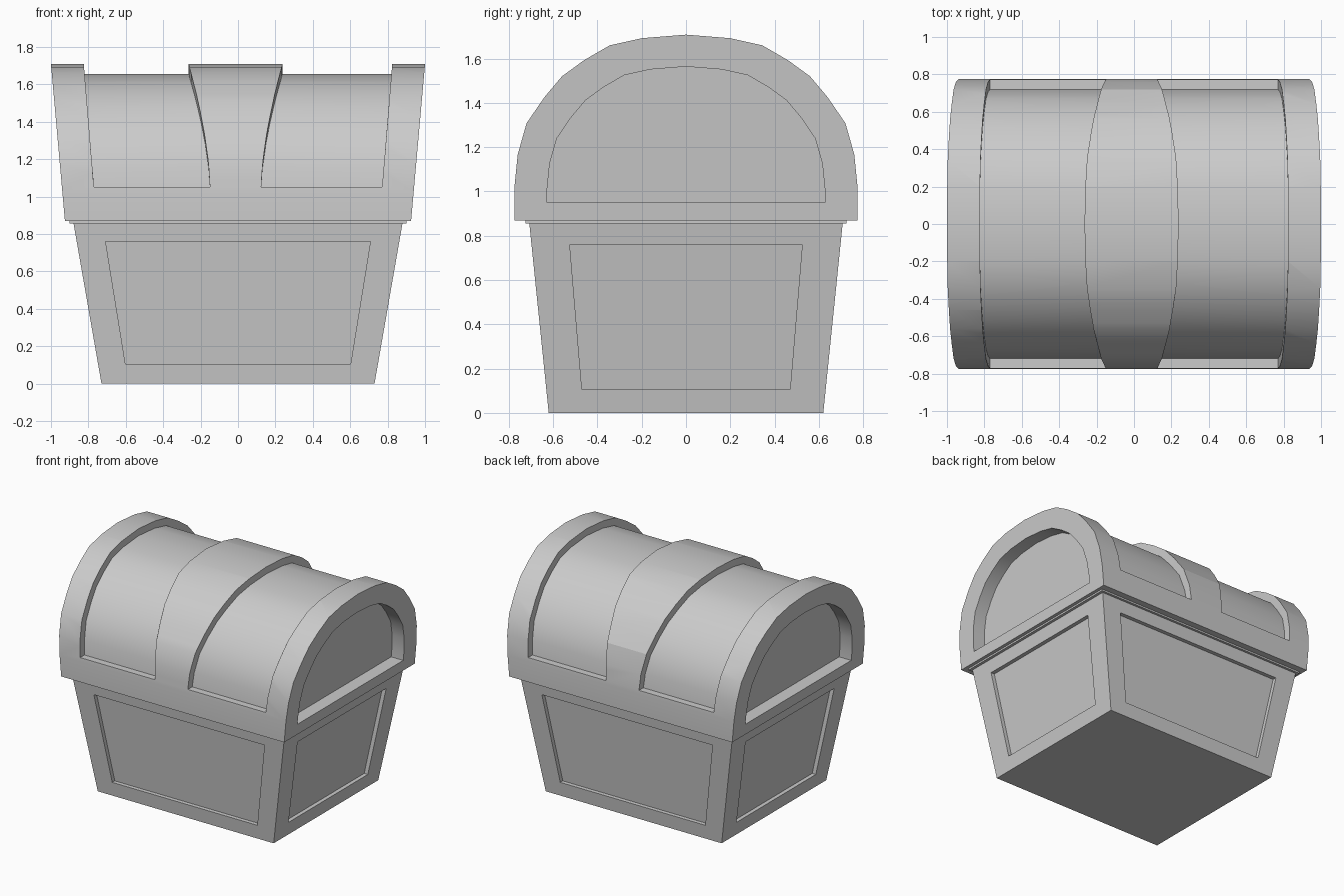
import bpy

if "Cube" in bpy.data.objects:
    bpy.data.objects.remove(bpy.data.objects["Cube"])

# Right half of the lid arch (y, z), bottom to crown
HALF = [(.774, 1.027), (.76, 1.167), (.72, 1.308), (.64, 1.425), (.56, 1.52),
        (.46, 1.593), (.344, 1.66), (.2, 1.692), (0, 1.708)]


def mirror(half):
    return half + [(-y, z) for y, z in reversed(half[:-1])]


def scaled(p, s):
    return (p[0] * s, .95 + (p[1] - .95) * s)


def end_x(z):
    return .925 + .089 * (z - .865)


def make(name, verts, faces):
    mesh = bpy.data.meshes.new(name)
    mesh.from_pydata(verts, [], faces)
    ob = bpy.data.objects.new(name, mesh)
    bpy.context.collection.objects.link(ob)
    bpy.context.view_layer.objects.active = ob
    bpy.ops.object.select_all(action='DESELECT')
    ob.select_set(True)
    bpy.ops.object.mode_set(mode='EDIT')
    bpy.ops.mesh.select_all(action='SELECT')
    bpy.ops.mesh.normals_make_consistent(inside=False)
    bpy.ops.object.mode_set(mode='OBJECT')
    return ob


def loft(name, rings):
    """Closed solid through rings of equal length."""
    n = len(rings[0])
    verts = [v for r in rings for v in r]
    faces = [(k * n + i, k * n + (i + 1) % n, (k + 1) * n + (i + 1) % n, (k + 1) * n + i)
             for k in range(len(rings) - 1) for i in range(n)]
    faces += [tuple(range(n)), tuple(range(len(verts) - n, len(verts)))]
    return make(name, verts, faces)


def cut(target, cutter):
    mod = target.modifiers.new("cut", 'BOOLEAN')
    mod.operation, mod.solver, mod.object = 'DIFFERENCE', 'EXACT', cutter
    bpy.context.view_layer.objects.active = target
    bpy.ops.object.modifier_apply(modifier=mod.name)
    bpy.data.objects.remove(cutter)


# Tapered chest body with a sunken panel in each side
TOP, DEPTH = .86, .03


def half_size(z):
    return .73 + .15 * z / TOP, .62 + .088 * z / TOP


verts = [(sx * half_size(z)[0], sy * half_size(z)[1], z)
         for z in (0, TOP) for sx, sy in ((-1, -1), (1, -1), (1, 1), (-1, 1))]
faces = [(0, 1, 2, 3), (4, 5, 6, 7)]
for i in range(4):
    j = (i + 1) % 4
    outer = [i, j, j + 4, i + 4]
    along_x = i % 2 == 0
    side = -1 if i in (0, 3) else 1
    b = len(verts)
    for d in (0, DEPTH):
        for s, z, w in ((0, .105, 0), (1, .105, 0), (1, .76, 1), (0, .76, 1)):
            hx, hy = half_size(z)
            if along_x:
                w, dist = (.602, .708)[w], hy - d
            else:
                w, dist = (.47, .525)[w], hx - d
            # run in the same direction as the outer corners
            t = (-w, w)[s] if i in (0, 1) else (w, -w)[s]
            verts.append((t, side * dist, z) if along_x else (side * dist, t, z))
    for k in range(4):
        m = (k + 1) % 4
        faces.append((outer[k], outer[m], b + m, b + k))
        faces.append((b + k, b + m, b + 4 + m, b + 4 + k))
    faces.append((b + 4, b + 5, b + 6, b + 7))
make("chest_body", verts, faces)

# Thin lip under the lid
loft("lid_lip", [[(x, y, z) for x, y in ((-.9, -.725), (.9, -.725), (.9, .725), (-.9, .725))]
                 for z in (.855, .88)])

# Flared arched lid
outline = mirror([(.774, .868)] + HALF)
lid = loft("lid", [[(s * end_x(z), y, z) for y, z in outline] for s in (-1, 1)])

# Sunken barrel sections between the end rims and the middle band
stations = [((.72, 1.05), (.95, 1.05), 1.05)]
stations += [(scaled(p, .93), scaled(p, 1.2), p[1]) for p in HALF[1:]]
stations += [((-a[0], a[1]), (-b[0], b[1]), z) for a, b, z in reversed(stations[:-1])]
for s in (-1, 1):
    rings = []
    for a, b, z in stations:
        xb = -.013 + s * (.137 + .115 * ((z - 1.05) / .66) ** 1.6)
        xr = s * (.77 + .083 * (z - 1.05))
        rings.append([(xb, *a), (xr, *a), (xr, *b), (xb, *b)])
    cut(lid, loft("barrel_cutter", rings))

# Deep arched recess in each end
recess = mirror([(.627, .95)] + [scaled(p, .81) for p in HALF])
for s in (-1, 1):
    cut(lid, loft("recess_cutter", [[(s * (end_x(z) + d), y, z) for y, z in recess]
                                    for d in (-.1, .1)]))

bpy.ops.object.select_all(action='DESELECT')
lid.select_set(True)
bpy.context.view_layer.objects.active = lid
bpy.ops.object.shade_smooth_by_angle(angle=.5)
